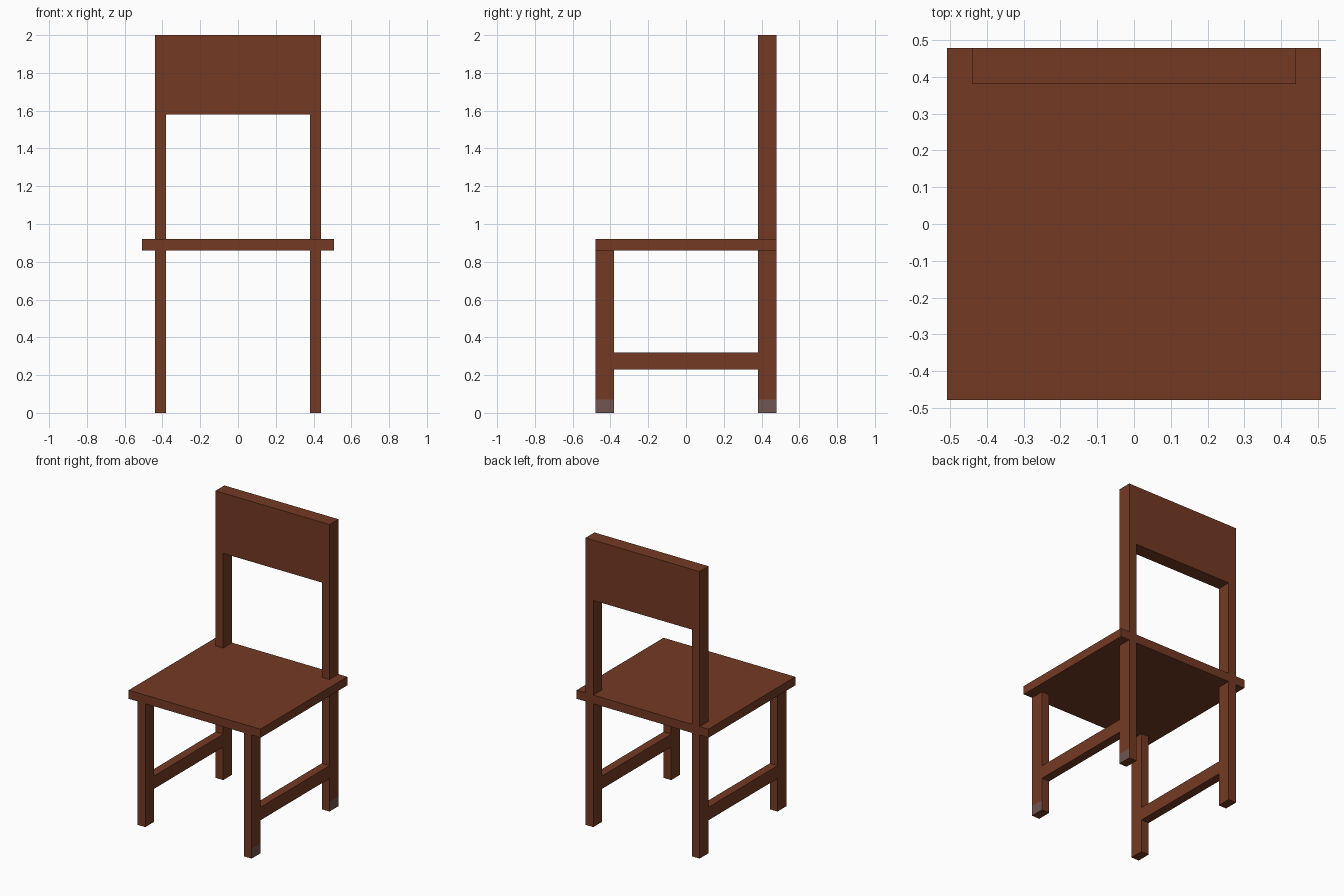
import bpy
import bmesh

if "Cube" in bpy.data.objects:
    bpy.data.objects.remove(bpy.data.objects["Cube"])


def material(name, rgb):
    m = bpy.data.materials.new(name)
    m.diffuse_color = (*rgb, 1.0)
    m.use_nodes = True
    m.node_tree.nodes["Principled BSDF"].inputs["Base Color"].default_value = m.diffuse_color
    return m


WOOD = material("brown wood", (0.175, 0.042, 0.017))
WORN = material("worn grey brown", (0.16, 0.092, 0.086))
FOOT_H = 0.07


def box(name, lo, hi, worn_foot=False):
    """Axis-aligned box between two corners, optionally with a worn outer foot face."""
    bm = bmesh.new()
    bmesh.ops.create_cube(bm, size=1.0)
    for v in bm.verts:
        v.co = [lo[i] if v.co[i] < 0 else hi[i] for i in range(3)]
    if worn_foot:
        bmesh.ops.bisect_plane(bm, geom=bm.verts[:] + bm.edges[:] + bm.faces[:],
                               plane_co=(0, 0, FOOT_H), plane_no=(0, 0, 1))
        bm.normal_update()
        for f in bm.faces:
            if f.normal.x > 0.9 and f.calc_center_median().z < FOOT_H:
                f.material_index = 1
    me = bpy.data.meshes.new(name)
    bm.to_mesh(me)
    bm.free()
    me.materials.append(WOOD)
    me.materials.append(WORN)
    ob = bpy.data.objects.new(name, me)
    bpy.context.collection.objects.link(ob)
    return ob


# Main dimensions
IN_X, OUT_X = 0.38, 0.44
IN_Y, OUT_Y = 0.38, 0.478
SEAT_LO, SEAT_HI = 0.86, 0.92

# Seat
box("seat", (-0.508, -OUT_Y, SEAT_LO), (0.508, OUT_Y, SEAT_HI))

# Legs, posts and side stretchers; only the right feet carry the grey patch
for side, x0, x1 in (("left", -OUT_X, -IN_X), ("right", IN_X, OUT_X)):
    worn = side == "right"
    box(f"front_leg_{side}", (x0, -OUT_Y, 0), (x1, -IN_Y, SEAT_LO), worn)
    box(f"back_leg_{side}", (x0, IN_Y, 0), (x1, OUT_Y, SEAT_LO), worn)
    box(f"back_post_{side}", (x0, IN_Y, SEAT_HI), (x1, OUT_Y, 2.0))
    box(f"stretcher_{side}", (x0, -IN_Y, 0.23), (x1, IN_Y, 0.32))

# Backrest panel between the posts
box("backrest", (-IN_X, IN_Y, 1.58), (IN_X, OUT_Y, 2.0))
